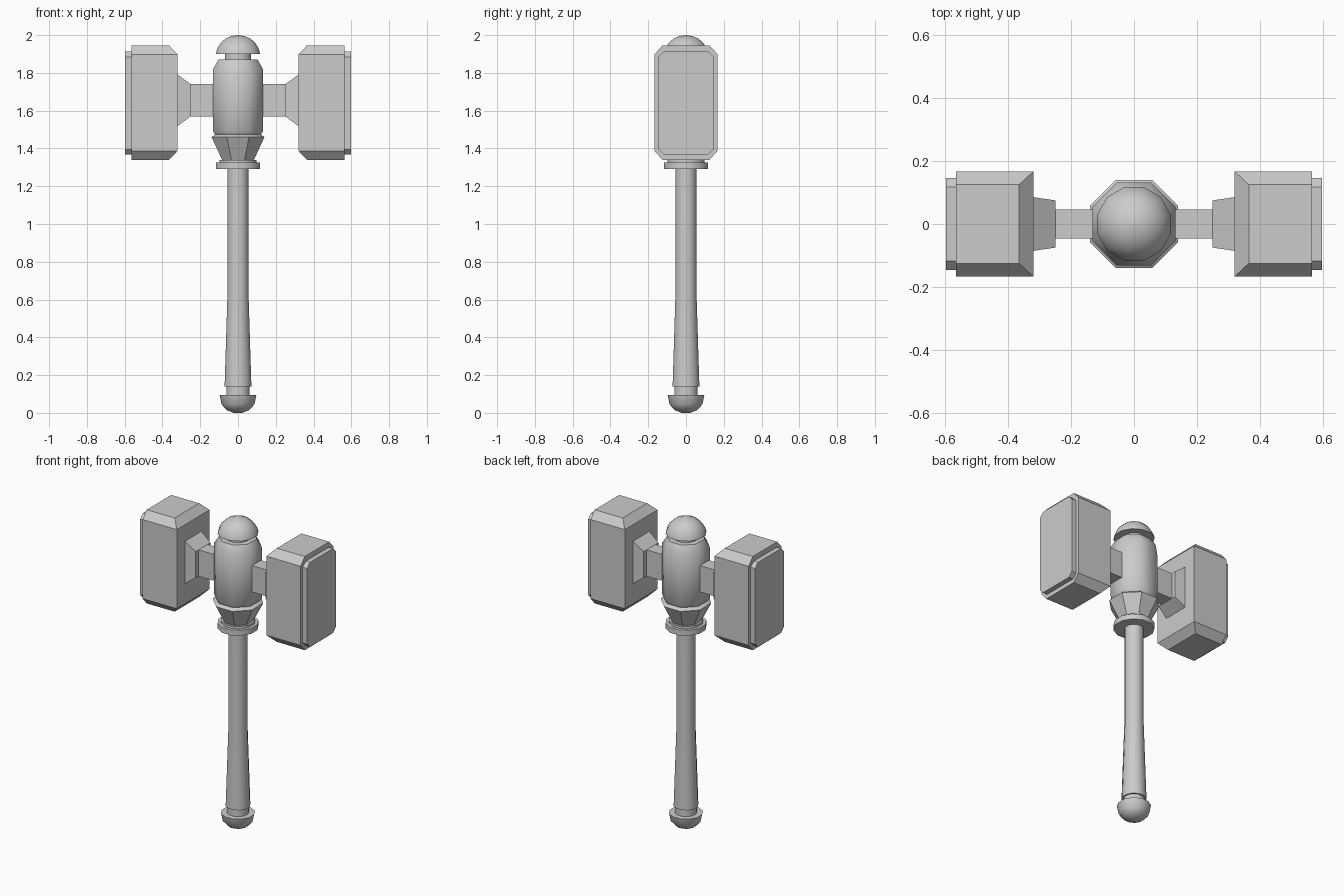
import bpy, bmesh
from math import pi, cos, sin, radians

if "Cube" in bpy.data.objects:
    bpy.data.objects.remove(bpy.data.objects["Cube"])


def finish(name, bm, smooth=None):
    bmesh.ops.remove_doubles(bm, verts=bm.verts, dist=1e-5)
    bmesh.ops.recalc_face_normals(bm, faces=bm.faces)
    me = bpy.data.meshes.new(name)
    bm.to_mesh(me)
    bm.free()
    ob = bpy.data.objects.new(name, me)
    bpy.context.collection.objects.link(ob)
    if smooth:
        bpy.ops.object.select_all(action='DESELECT')
        ob.select_set(True)
        bpy.context.view_layer.objects.active = ob
        bpy.ops.object.shade_smooth_by_angle(angle=radians(smooth))
    return ob


def loft(name, loops, smooth=None):
    """Skin a list of equal-length point loops and cap both ends."""
    bm = bmesh.new()
    rings = [[bm.verts.new(p) for p in loop] for loop in loops]
    n = len(rings[0])
    for a, b in zip(rings, rings[1:]):
        for i in range(n):
            j = (i + 1) % n
            bm.faces.new((a[i], a[j], b[j], b[i]))
    bm.faces.new(rings[0][::-1])
    bm.faces.new(rings[-1])
    return finish(name, bm, smooth)


def turned(name, profile, sides, smooth=35):
    """Profile of (flat-to-flat half width, z), flats facing the axes."""
    k = 1 / cos(pi / sides)
    return loft(name, [[(r * k * cos((i + .5) * 2 * pi / sides),
                         r * k * sin((i + .5) * 2 * pi / sides), z)
                        for i in range(sides)] for r, z in profile], smooth)


def rect(x, y, z0, z1):
    return [(x, -y, z0), (x, y, z0), (x, y, z1), (x, -y, z1)]


def octa(x, y, z0, z1, cy, cz):
    return [(x, -y + cy, z0), (x, y - cy, z0), (x, y, z0 + cz), (x, y, z1 - cz),
            (x, y - cy, z1), (x, -y + cy, z1), (x, -y, z1 - cz), (x, -y, z0 + cz)]


def layer(x0, x1, y, z):
    return [(x0, -y, z), (x1, -y, z), (x1, y, z), (x0, y, z)]


# Handle and end knob
turned("handle", [(.071, .14), (.055, .65), (.055, 1.30)], 12)
turned("knob_neck", [(.062, .09), (.062, .145)], 12)
turned("end_knob", [(.022, .0), (.06, .015), (.087, .045), (.097, .095)], 12, 40)

# Centre of the head
turned("collar", [(.117, 1.29), (.117, 1.325)], 12)
turned("collar_step", [(.098, 1.32), (.098, 1.34)], 12)
turned("octagonal_cup", [(.082, 1.335), (.14, 1.46), (.12, 1.475)], 8)
turned("hub", [(.116, 1.468), (.132, 1.49), (.132, 1.82), (.104, 1.87)], 8, 46)
turned("cap_neck", [(.07, 1.86), (.07, 1.91)], 12)
turned("cap_dome", [(.117, 1.90), (.111, 1.925), (.094, 1.955), (.068, 1.98),
                    (.035, 1.995), (.004, 2.0)], 12, 40)

# Arms and striking blocks, one set per side
for side, s in (("right", 1), ("left", -1)):
    loft(side + "_arm", [rect(s * .08, .046, 1.57, 1.74),
                         rect(s * .26, .046, 1.57, 1.74)])
    loft(side + "_arm_flare", [rect(s * .25, .075, 1.57, 1.74),
                               rect(s * .325, .086, 1.515, 1.795)])
    loft(side + "_block", [layer(s * .365, s * .565, .125, 1.34),
                           layer(s * .32, s * .565, .167, 1.387),
                           layer(s * .32, s * .565, .167, 1.898),
                           layer(s * .365, s * .565, .125, 1.945)])
    loft(side + "_striking_plate", [octa(s * .555, .146, 1.367, 1.912, .028, .028),
                                    octa(s * .597, .146, 1.367, 1.912, .028, .028)])
